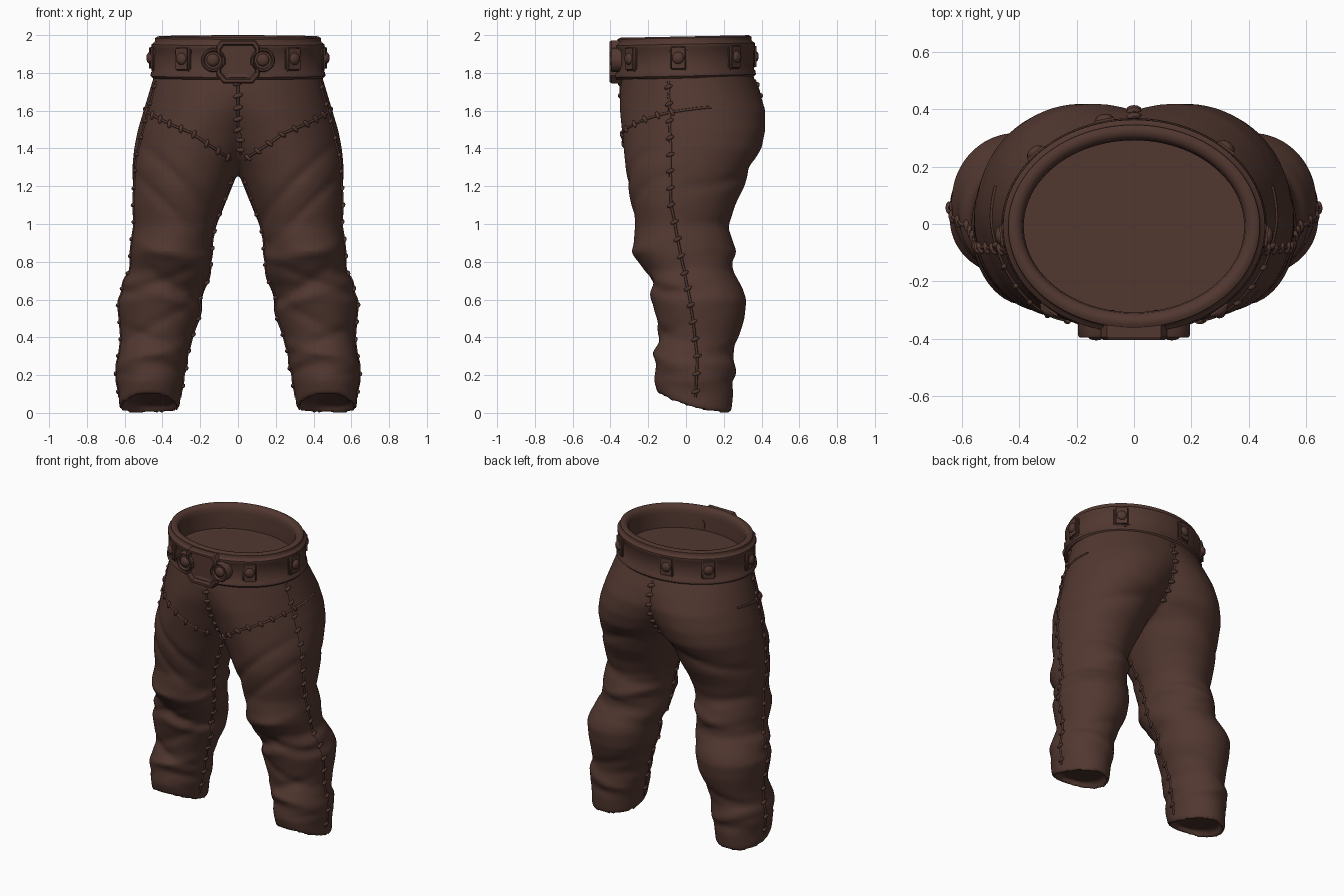
import bpy
import bmesh
from math import sin, cos, pi, exp, radians
from mathutils import Vector, Matrix
from mathutils.bvhtree import BVHTree

if "Cube" in bpy.data.objects:
    bpy.data.objects.remove(bpy.data.objects["Cube"])

leather = bpy.data.materials.new("dark_brown_leather")
leather.use_nodes = True
COLOR = (0.085, 0.039, 0.03, 1)
leather.diffuse_color = COLOR
leather.node_tree.nodes["Principled BSDF"].inputs["Base Color"].default_value = COLOR
leather.node_tree.nodes["Principled BSDF"].inputs["Roughness"].default_value = 0.7

# Leg outline by height: z, inner x, outer x, front y, back y
OUTLINE = [
    (0.0, .31, .63, -.15, .24), (.1, .30, .63, -.17, .25), (.2, .27, .66, -.16, .26),
    (.3, .27, .63, -.17, .25), (.4, .24, .62, -.15, .28), (.5, .20, .63, -.16, .31),
    (.6, .18, .64, -.18, .32), (.66, .16, .62, -.18, .30), (.75, .14, .57, -.22, .25),
    (.85, .15, .57, -.28, .26), (1.0, .11, .55, -.27, .23), (1.1, .07, .56, -.29, .26),
    (1.2, .03, .56, -.31, .31), (1.3, -.01, .56, -.32, .34), (1.4, -.08, .55, -.33, .40),
    (1.5, -.15, .53, -.34, .42), (1.6, -.24, .50, -.35, .42), (1.7, -.35, .47, -.35, .39),
    (1.8, -.42, .44, -.34, .35), (1.9, -.43, .43, -.34, .34)]

# Cloth folds: height, slope across x, slope across y, facing angle, amount
FOLDS = [
    (.88, .05, .04, -90, .010), (.74, -.10, .03, -60, -.016), (.72, .12, .03, -130, -.016),
    (.63, .08, 0, -100, .012), (.50, -.12, .02, -80, -.010), (.38, .08, 0, -90, -.012),
    (.30, -.05, 0, -90, .010), (.24, .05, 0, 200, -.014), (.16, .04, .02, 10, -.014),
    (.95, .05, .02, 90, -.008), (.85, -.05, 0, 100, .008), (.77, .05, .03, 80, -.010),
    (.36, -.06, 0, 90, -.010), (.22, .06, 0, 90, .010), (.13, 0, .03, 90, -.010),
    (1.22, .22, 0, -100, -.012), (1.08, .20, .03, -80, -.010), (1.3, -.1, 0, 60, -.010),
    (.66, .05, .05, 0, .010), (.82, -.04, .05, 180, .014), (.7, .05, 0, 180, -.012)]


def outline(z):
    for low, high in zip(OUTLINE, OUTLINE[1:]):
        if z <= high[0]:
            t = (z - low[0]) / (high[0] - low[0])
            return [a + (b - a) * t for a, b in zip(low[1:], high[1:])]
    return OUTLINE[-1][1:]


def fold(a, z):
    total = 0
    for height, sx, sy, facing, amount in FOLDS:
        d = (z - height - sx * cos(a) - sy * sin(a)) / .032
        weight = max(0, cos(a - radians(facing)))
        total += amount * weight * exp(-d * d)
    return total * 1.1


def roundness(c, s, z):
    """Power that squares or slims each quarter of a leg section."""
    if s > 0:
        return .97
    if c < 0:
        return 1 - .2 * exp(-((z - 1.35) / .15) ** 2)
    return .95 + .25 * exp(-((z - 1.5) / .22) ** 2)


def finish(name, bm, angle=40):
    bmesh.ops.recalc_face_normals(bm, faces=bm.faces)
    mesh = bpy.data.meshes.new(name)
    bm.to_mesh(mesh)
    bm.free()
    mesh.materials.append(leather)
    mesh.shade_smooth()
    mesh.set_sharp_from_angle(angle=radians(angle))
    obj = bpy.data.objects.new(name, mesh)
    bpy.context.collection.objects.link(obj)
    return obj


def loft(bm, rings, closed=False):
    rows = [[bm.verts.new(p) for p in ring] for ring in rings]
    n = len(rows[0])
    pairs = list(zip(rows, rows[1:])) + ([(rows[-1], rows[0])] if closed else [])
    for r, s in pairs:
        for i in range(n):
            j = (i + 1) % n
            bm.faces.new((r[i], r[j], s[j], s[i]))
    if not closed:
        bm.faces.new(rows[0])
        bm.faces.new(rows[-1])


def leg_ring(z, scale=1, sides=72):
    inner, outer, front, back = outline(z)
    ring = []
    for i in range(sides):
        a = 2 * pi * i / sides
        c, s = cos(a), sin(a)
        f = fold(a, z)
        y = abs(s) ** roundness(c, s, z) * (1 if s > 0 else -1)
        lift = .1 * ((1 - s) / 2) ** 2 * max(0, 1 - z / .35)
        ring.append(((inner + outer) / 2 + ((outer - inner) / 2 * scale + f) * c,
                     (front + back) / 2 + ((back - front) / 2 * scale + f) * y, z + lift))
    return ring


# Trousers: one leg with a shallow hollow cuff, mirrored and fused into one cloth body
bm = bmesh.new()
rings = [leg_ring(.045, .82), leg_ring(.03, .85), leg_ring(.005, .89), leg_ring(-.005, .95)]
rings += [leg_ring(.015 + .02 * i) for i in range(92)]
loft(bm, rings)
trousers = finish("trousers", bm)
trousers.modifiers.new("mirror", 'MIRROR').use_mirror_merge = False
remesh = trousers.modifiers.new("fuse", 'REMESH')
remesh.mode = 'VOXEL'
remesh.voxel_size = .013
soften = trousers.modifiers.new("soften", 'SMOOTH')
soften.iterations = 5
graph = bpy.context.evaluated_depsgraph_get()
body = bpy.data.meshes.new_from_object(trousers.evaluated_get(graph))
trousers.modifiers.clear()
trousers.data = body
body.materials.clear()
body.materials.append(leather)
body.shade_smooth()
surface = BVHTree.FromPolygons([v.co for v in body.vertices],
                               [p.vertices for p in body.polygons])


# Seams: a thin cord laid on the cloth with raised cross stitches
def seam(name, points, spacing=.085, stitched=1.0, size=1.0):
    points = [Vector(p) for p in points]
    path = []
    for a, b in zip(points, points[1:]):
        steps = max(2, int((b - a).length / .015))
        path += [surface.find_nearest(a.lerp(b, i / steps))[:2] for i in range(steps)]
    bm = bmesh.new()
    cord, travelled = [], spacing / 2
    for i in range(len(path) - 1):
        here, normal = path[i]
        step = path[i + 1][0] - here
        if step.length < .001:
            continue
        along = step.normalized()
        across = along.cross(normal).normalized()
        up = across.cross(along)
        cord.append([here + across * cos(k * pi / 3) * .007 + up * sin(k * pi / 3) * .007
                     for k in range(6)])
        travelled += step.length
        if travelled > spacing and i < stitched * len(path):
            travelled = 0
            slant = (across + along * .35).normalized()
            side = slant.cross(up).normalized()
            frame = Matrix((slant, side, up)).transposed().to_4x4()
            place = Matrix.Translation(here + up * .003) @ frame
            shape = Matrix.Diagonal((.024 * size, .011 * size, .012 * size, 1))
            bmesh.ops.create_icosphere(bm, subdivisions=2, radius=1, matrix=place @ shape)
    loft(bm, cord)
    finish(name, bm, 80)


SIDE_PATH = [(1.76, -.1), (1.4, -.09), (1.1, -.08), (.8, -.02), (.6, .02), (.3, .06), (.05, .05)]
for side, label in ((1, "left"), (-1, "right")):
    seam(label + "_outer_seam", [(side * outline(z)[1], y, z) for z, y in SIDE_PATH])
    seam(label + "_inner_seam", [(side * outline(z)[0], y - .03, z)
                                 for z, y in [(1.24, -.1)] + SIDE_PATH[2:]])
    seam(label + "_hip_seam", [(side * x, y, z) for x, y, z in (
        (.02, -.25, 1.33), (.08, -.29, 1.37), (.25, -.38, 1.48), (.42, -.3, 1.55),
        (.52, -.12, 1.6), (.55, 0, 1.62), (.5, .17, 1.63))], .075, .75)
seam("front_seam", [(0, -.35, 1.76), (0, -.33, 1.6), (0, -.29, 1.45), (0, -.22, 1.33)],
     .06, size=1.15)
seam("back_seam", [(0, .38, 1.77), (0, .38, 1.6), (0, .34, 1.5), (0, .25, 1.36)],
     .06, size=1.15)

# Belt: an oval band with softly piped edges and an open waist
RX, RY, CY = .445, .36, -.008
PROFILE = [(-.05, 1.785), (.006, 1.772), (.018, 1.784), (.016, 1.803), (.007, 1.813),
           (.009, 1.87), (.006, 1.925), (.013, 1.935), (.012, 1.952), (-.002, 1.962),
           (-.006, 1.97), (-.006, 1.985), (-.02, 1.993), (-.042, 1.99), (-.056, 1.972),
           (-.06, 1.94), (-.06, 1.79)]


def belt_point(a, out, z):
    y = CY + (RY + out) * sin(a)
    return Vector(((RX + out) * cos(a), y, z + .02 * y))


bm = bmesh.new()
loft(bm, [[belt_point(2 * pi * i / 96, out, z) for i in range(96)] for out, z in PROFILE], True)
finish("belt", bm, 50)


def rivet(bm, place, radius):
    bmesh.ops.create_uvsphere(bm, u_segments=16, v_segments=8, radius=radius,
                              matrix=place @ Matrix.Diagonal((1, 1, .6, 1)))


# Belt plates: bevelled tabs, each with one domed rivet
for number, degrees in enumerate((-50, -130, -5, 185, 103, 46, 138), 1):
    a = radians(degrees)
    out = Vector((cos(a) / RX, sin(a) / RY, 0)).normalized()
    wide = Vector((0, 0, 1)).cross(out)
    frame = Matrix((wide, Vector((0, 0, 1)), out)).transposed().to_4x4()
    place = Matrix.Translation(belt_point(a, .006, 1.88)) @ frame
    bm = bmesh.new()
    bmesh.ops.create_cube(bm, size=1, matrix=place @ Matrix.Diagonal((.1, .14, .036, 1)))
    bmesh.ops.bevel(bm, geom=bm.edges[:], offset=.014, segments=3, affect='EDGES')
    rivet(bm, place @ Matrix.Translation((0, 0, .017)), .032)
    finish("belt_plate_%d" % number, bm)

# Buckle: a chamfered frame around a sunken centre
corners = [(.08, -.117), (.115, -.075), (.115, -.05), (.085, -.02), (.085, .02),
           (.115, .05), (.115, .08), (.095, .11)]
shape = corners + [(-x, z) for x, z in reversed(corners)]


def buckle_ring(scale_x, scale_z, y):
    return [(x * scale_x, y, 1.862 + z * scale_z) for x, z in shape]


bm = bmesh.new()
loft(bm, [buckle_ring(1, 1, -.33), buckle_ring(1, 1, -.395), buckle_ring(.94, .94, -.405),
          buckle_ring(.84, .82, -.405), buckle_ring(.78, .76, -.382)])
finish("buckle_frame", bm, 30)

# Buckle lobes: raised rims with a domed rivet in each
for side, label in ((1, "left"), (-1, "right")):
    place = Matrix.Translation((side * .132, 0, 1.868))
    bm = bmesh.new()
    loft(bm, [[place @ Vector((r * cos(pi * k / 16), y, r * sin(pi * k / 16)))
               for k in range(32)]
              for r, y in ((.064, -.3), (.064, -.388), (.058, -.396), (.05, -.396), (.044, -.382))])
    rivet(bm, place @ Matrix.Translation((0, -.386, 0)) @ Matrix.Rotation(pi / 2, 4, 'X'), .034)
    finish(label + "_buckle_lobe", bm)
